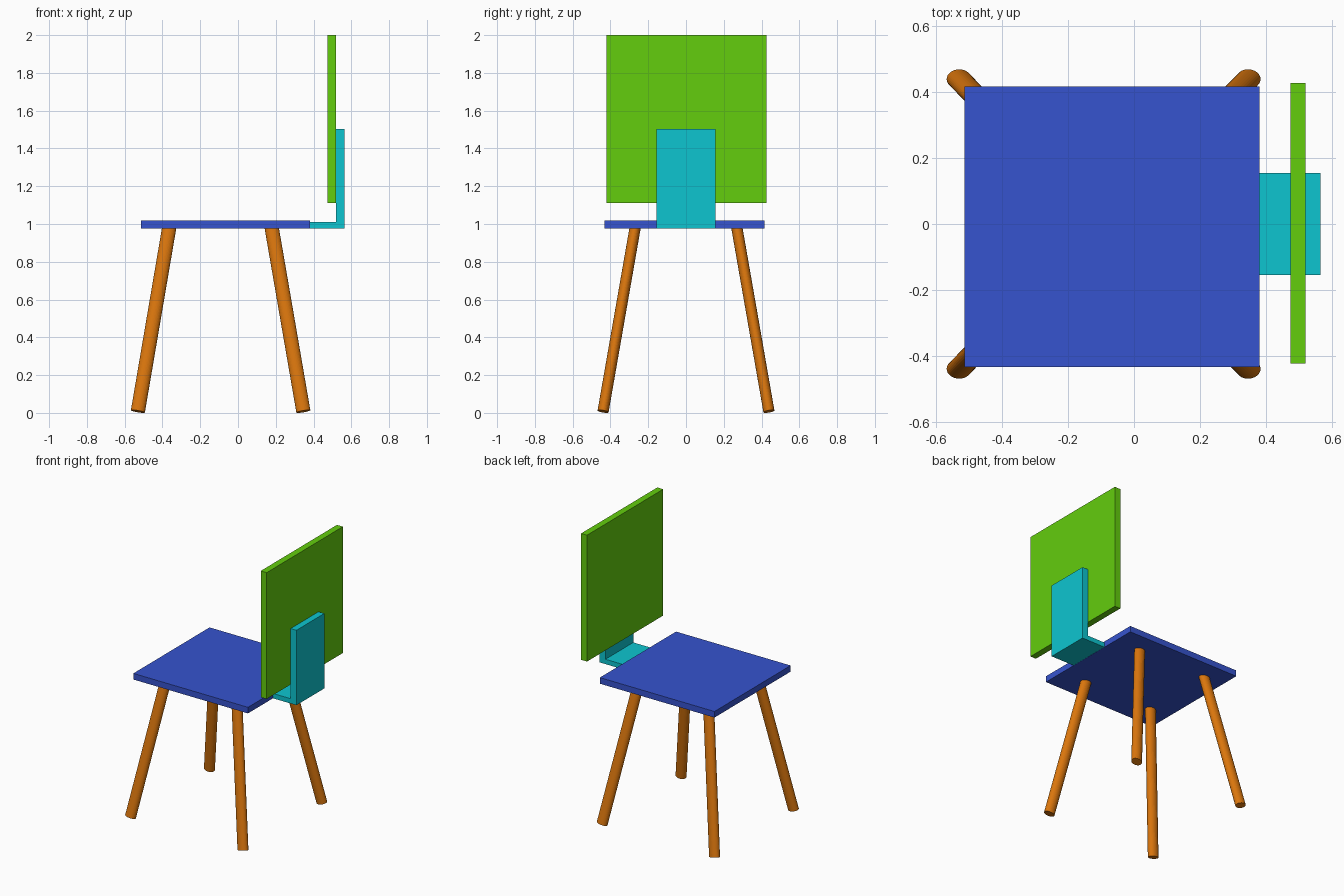
import bpy, bmesh
from mathutils import Vector, Matrix

if "Cube" in bpy.data.objects:
    bpy.data.objects.remove(bpy.data.objects["Cube"])


def material(name, rgb):
    m = bpy.data.materials.new(name)
    m.diffuse_color = (*rgb, 1)
    m.use_nodes = True
    m.node_tree.nodes["Principled BSDF"].inputs["Base Color"].default_value = m.diffuse_color
    return m


BLUE = material("blue", (0.037, 0.088, 0.62))
GREEN = material("green", (0.125, 0.61, 0.004))
CYAN = material("cyan", (0.004, 0.56, 0.63))
ORANGE = material("orange", (0.70, 0.18, 0.004))


def finish(name, bm, mat):
    bmesh.ops.recalc_face_normals(bm, faces=bm.faces)
    mesh = bpy.data.meshes.new(name)
    bm.to_mesh(mesh)
    bm.free()
    mesh.materials.append(mat)
    obj = bpy.data.objects.new(name, mesh)
    bpy.context.collection.objects.link(obj)
    return obj


def extrude_profile(name, xz, y0, y1, mat):
    """Prism from an x/z outline, running along y."""
    bm = bmesh.new()
    face = bm.faces.new([bm.verts.new((x, y0, z)) for x, z in xz])
    ext = bmesh.ops.extrude_face_region(bm, geom=[face])["geom"]
    verts = [v for v in ext if isinstance(v, bmesh.types.BMVert)]
    bmesh.ops.translate(bm, verts=verts, vec=(0, y1 - y0, 0))
    return finish(name, bm, mat)


def board(name, x0, x1, y0, y1, z0, z1, mat):
    return extrude_profile(name, [(x0, z0), (x1, z0), (x1, z1), (x0, z1)], y0, y1, mat)


def leg(name, foot, top):
    """Splayed rod with a slightly oval section."""
    foot, top = Vector(foot), Vector(top)
    axis = top - foot
    turn = Vector((0, 0, 1)).rotation_difference(axis).to_matrix().to_4x4()
    mat = (Matrix.Translation((foot + top) / 2) @ turn
           @ Matrix.Diagonal((0.0375, 0.0295, 1, 1)))
    bm = bmesh.new()
    bmesh.ops.create_cone(bm, cap_ends=True, segments=32, radius1=1, radius2=1,
                          depth=axis.length, matrix=mat)
    return finish(name, bm, ORANGE)


# Seat and backrest boards
board("seat", -0.513, 0.38, -0.432, 0.416, 0.975, 1.018, BLUE)
board("backrest", 0.473, 0.519, -0.422, 0.426, 1.11, 2.0, GREEN)

# L-shaped bracket joining the seat to the backrest
extrude_profile("back_bracket",
                [(0.38, 0.976), (0.564, 0.976), (0.564, 1.504),
                 (0.519, 1.504), (0.519, 1.01), (0.38, 1.01)],
                -0.155, 0.155, CYAN)

# Four legs leaning inwards towards the seat
for end, foot_x, top_x in (("left", -0.53, -0.364), ("right", 0.346, 0.178)):
    for side, s in (("front", -1), ("back", 1)):
        leg(f"{side}_{end}_leg", (foot_x, s * 0.439, 0.008), (top_x, s * 0.269, 0.982))
